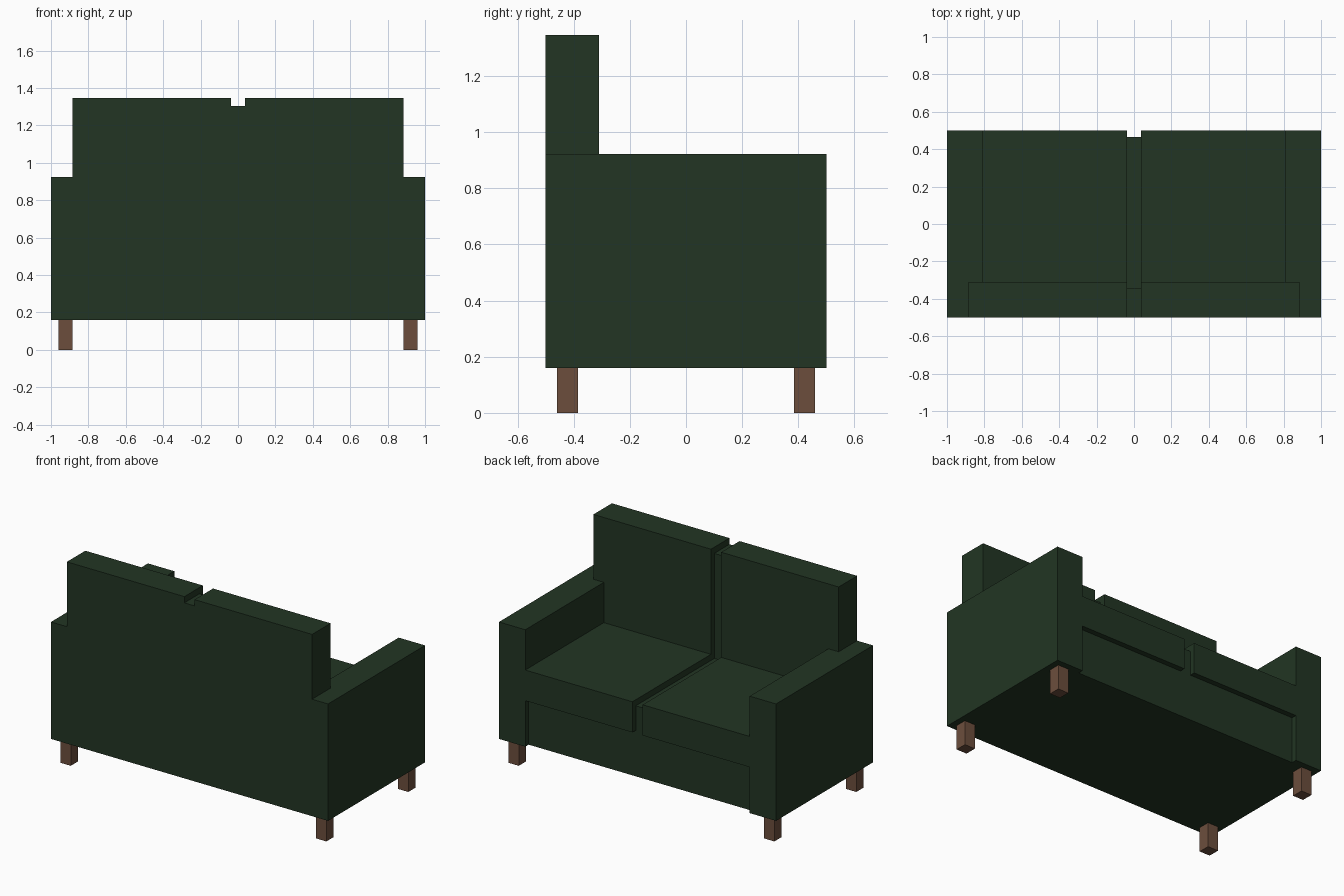
import bpy
import bmesh
from mathutils import Vector

if "Cube" in bpy.data.objects:
    bpy.data.objects.remove(bpy.data.objects["Cube"])


def material(name, rgb):
    m = bpy.data.materials.new(name)
    m.diffuse_color = (*rgb, 1.0)
    m.use_nodes = True
    m.node_tree.nodes["Principled BSDF"].inputs["Base Color"].default_value = m.diffuse_color
    return m


green = material("dark green fabric", (0.016, 0.036, 0.017))
brown = material("brown wood", (0.150, 0.076, 0.046))


def box(name, x, y, z, mat):
    """Axis-aligned box from (min, max) ranges."""
    bm = bmesh.new()
    bmesh.ops.create_cube(bm, size=1.0)
    lo, hi = Vector((x[0], y[0], z[0])), Vector((x[1], y[1], z[1]))
    bmesh.ops.scale(bm, vec=hi - lo, verts=bm.verts)
    bmesh.ops.translate(bm, vec=(lo + hi) / 2, verts=bm.verts)
    me = bpy.data.meshes.new(name)
    bm.to_mesh(me)
    bm.free()
    me.materials.append(mat)
    ob = bpy.data.objects.new(name, me)
    bpy.context.collection.objects.link(ob)
    return ob


def pair(name, x, y, z, mat):
    """The same box on the right and mirrored on the left."""
    box("right_" + name, x, y, z, mat)
    box("left_" + name, (-x[1], -x[0]), y, z, mat)


# Seat base and backrest core, set slightly behind the cushions
box("seat_base", (-0.81, 0.81), (-0.5, 0.465), (0.16, 0.62), green)
box("backrest_core", (-0.81, 0.81), (-0.5, -0.345), (0.62, 1.305), green)

# Arms
pair("arm", (0.81, 1.0), (-0.5, 0.5), (0.16, 0.923), green)

# Seat cushions: a top pad that wraps over the front of the base
pair("seat_cushion", (0.037, 0.81), (-0.345, 0.5), (0.46, 0.66), green)

# Back cushions: lower part between the arms, upper part resting over them
pair("back_cushion_lower", (0.037, 0.81), (-0.5, -0.31), (0.62, 0.923), green)
pair("back_cushion_upper", (0.037, 0.885), (-0.5, -0.31), (0.923, 1.346), green)

# Legs
for end, y in (("front", (-0.46, -0.385)), ("rear", (0.385, 0.46))):
    pair(end + "_leg", (0.885, 0.96), y, (0.0, 0.16), brown)
